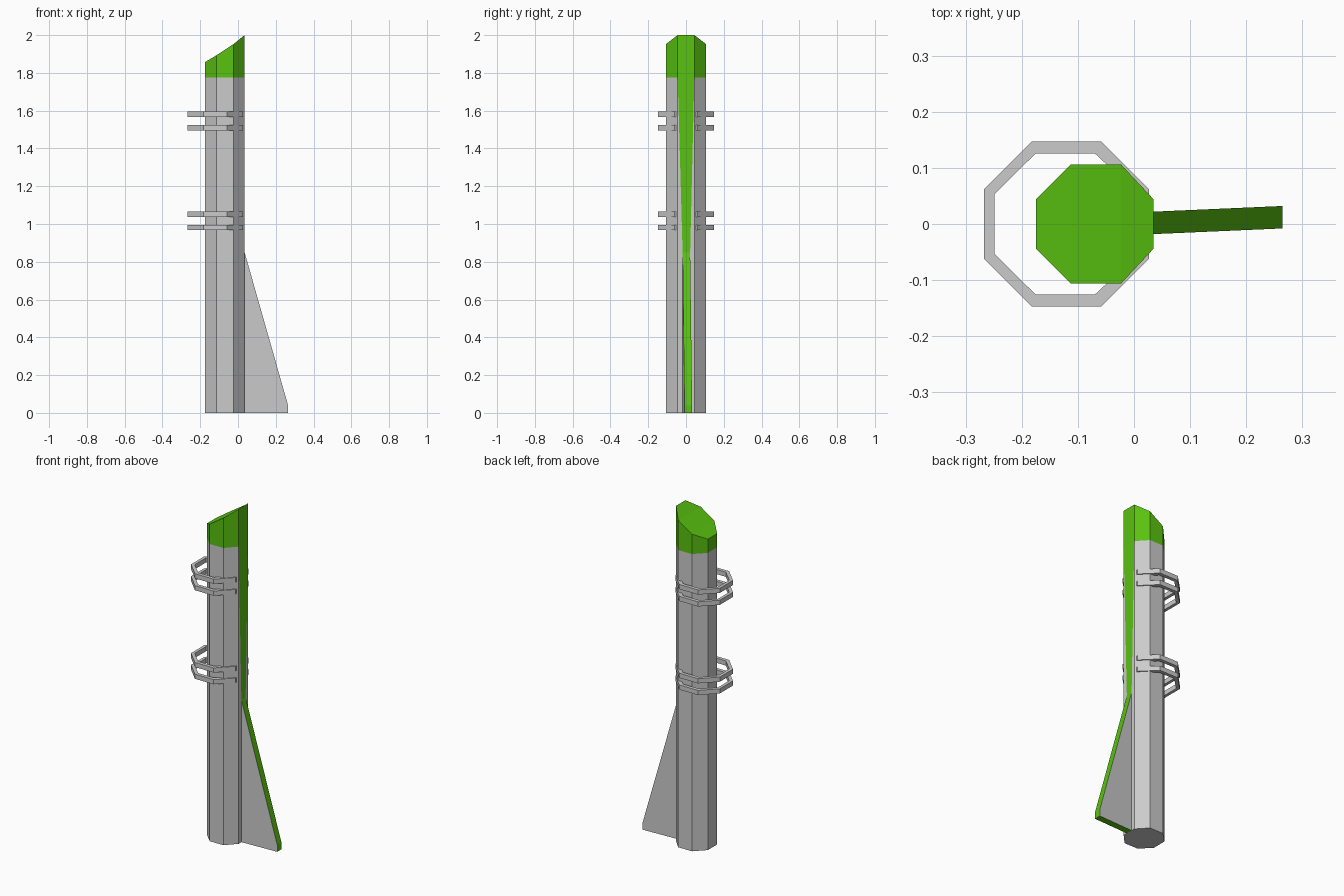
import bpy

if "Cube" in bpy.data.objects:
    bpy.data.objects.remove(bpy.data.objects["Cube"])

green = bpy.data.materials.new("green")
green.diffuse_color = (0.10, 0.54, 0.005, 1)
green.use_nodes = True
green.node_tree.nodes["Principled BSDF"].inputs["Base Color"].default_value = green.diffuse_color


def make(name, verts, faces, green_faces=()):
    """Mesh object: slot 0 is plain grey, slot 1 is green."""
    me = bpy.data.meshes.new(name)
    me.from_pydata(verts, [], faces)
    me.materials.append(None)
    me.materials.append(green)
    for i in green_faces:
        me.polygons[i].material_index = 1
    ob = bpy.data.objects.new(name, me)
    bpy.context.collection.objects.link(ob)
    return ob


def mirrored(half):
    """Close a half outline (y > 0, right to left) into a counter-clockwise loop."""
    return half + [(x, -y) for x, y in reversed(half)]


# Octagonal post with slanted green top
outline = mirrored([(0.035, 0.044), (-0.023, 0.106), (-0.113, 0.106), (-0.175, 0.044)])
slant = {0.035: 2.0, -0.023: 1.953, -0.113: 1.894, -0.175: 1.857}
n = 8
Z_BAND, Z_FIN = 1.775, 0.85
Y0, Y1 = -0.018, 0.022          # fin sides where it meets the post
verts = [(x, y, 0) for x, y in outline]
verts += [(x, y, Z_BAND) for x, y in outline]
verts += [(x, y, slant[x]) for x, y in outline]
verts += [(0.035, y, z) for y in (Y0, Y1) for z in (0, Z_FIN)]   # 24..27
faces = [(i, i + 1, n + i + 1, n + i) for i in range(n - 1)]          # grey sides
faces += [(7, 24, 25, 15), (26, 0, 8, 27)]                            # grey beside strip
faces += [(0, 26, 24) + tuple(range(7, 0, -1))]                       # base
first_green = len(faces)
faces += [(25, 27, 8, 15)]                                            # tapering strip
faces += [(n + i, n + (i + 1) % n, 2 * n + (i + 1) % n, 2 * n + i) for i in range(n)]
faces += [(16, 17, 22, 23), (17, 18, 21, 22), (18, 19, 20, 21)]       # slanted top
make("post", verts, faces, range(first_green, len(faces)))

# Slightly angled fin with green edge
profile = [(0.035, 0), (0.265, 0), (0.265, 0.04), (0.035, Z_FIN)]
verts = []
for base in (Y0, Y1):
    verts += [(x, base + (x - 0.035) * 0.044, z) for x, z in profile]
make("fin", verts,
     [(0, 1, 2, 3), (7, 6, 5, 4), (0, 4, 5, 1), (1, 5, 6, 2), (2, 6, 7, 3)], (2, 3, 4))

# Octagonal hoops in two pairs
outer = mirrored([(0.027, 0.062), (-0.058, 0.147), (-0.182, 0.147), (-0.267, 0.062)])
inner = mirrored([(0.008, 0.053), (-0.070, 0.126), (-0.175, 0.126), (-0.249, 0.053)])
for k, z in enumerate((0.967, 1.037, 1.496, 1.567)):
    verts = [(x, y, zz) for loop, zz in ((outer, z), (outer, z + 0.028),
                                         (inner, z + 0.028), (inner, z)) for x, y in loop]
    faces = []
    for i in range(n):
        j = (i + 1) % n
        for r in range(4):
            a, b = r * n, (r + 1) % 4 * n
            faces.append((a + i, a + j, b + j, b + i))
    make(f"hoop_{k + 1}", verts, faces)
